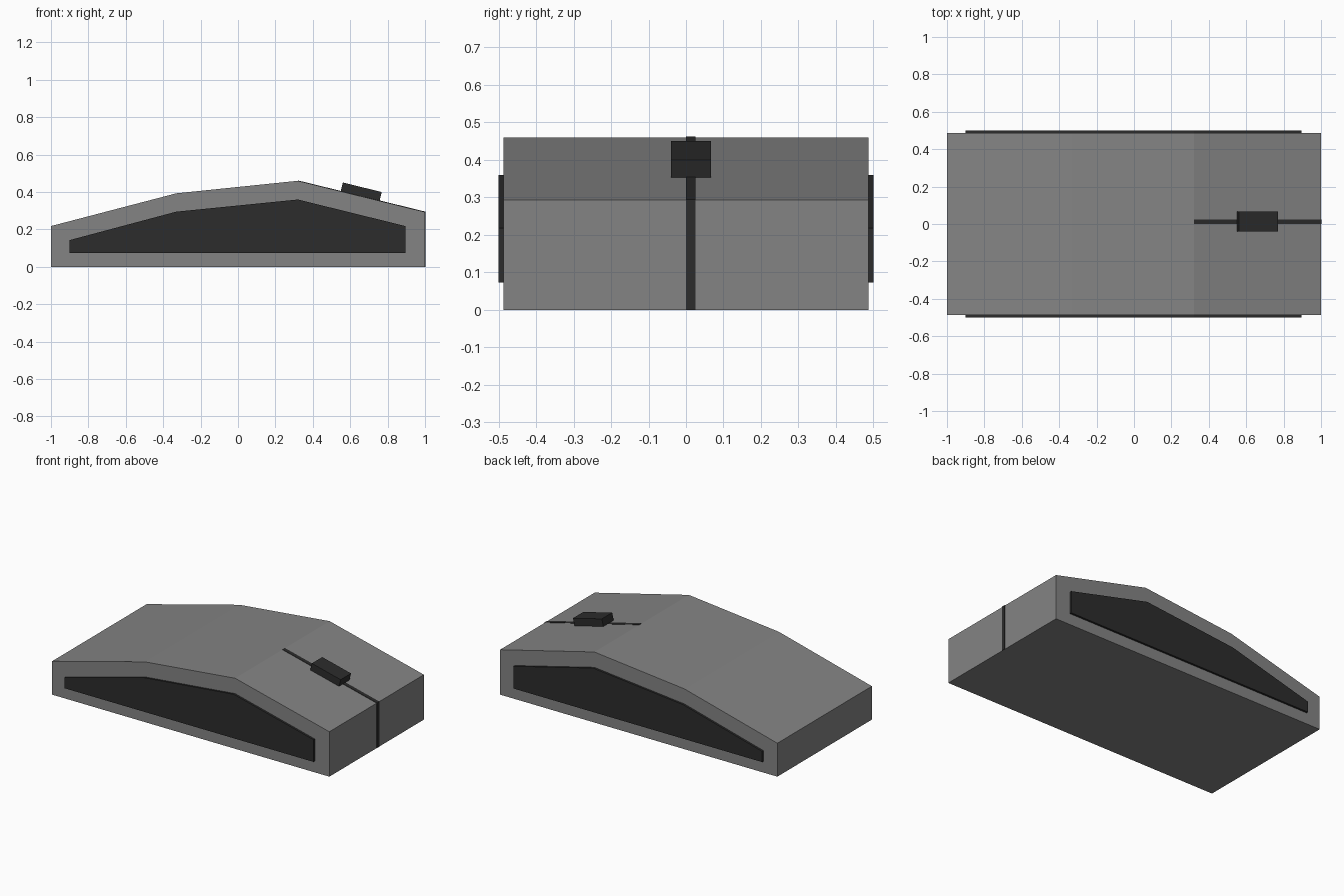
import bpy, bmesh, math

cube = bpy.data.objects.get("Cube")
if cube:
    bpy.data.objects.remove(cube, do_unlink=True)


def material(name, value):
    m = bpy.data.materials.new(name)
    m.use_nodes = True
    color = (value, value, value, 1)
    m.diffuse_color = color
    m.node_tree.nodes["Principled BSDF"].inputs["Base Color"].default_value = color
    return m


grey = material("mid grey", 0.23)
black = material("charcoal", 0.025)


def extrude_profile(name, profile, y0, y1, mat):
    """Solid from an x-z outline, running from y0 to y1."""
    bm = bmesh.new()
    face = bm.faces.new([bm.verts.new((x, y0, z)) for x, z in profile])
    side = bmesh.ops.extrude_face_region(bm, geom=[face])["geom"]
    moved = [v for v in side if isinstance(v, bmesh.types.BMVert)]
    bmesh.ops.translate(bm, verts=moved, vec=(0, y1 - y0, 0))
    bmesh.ops.recalc_face_normals(bm, faces=bm.faces)
    mesh = bpy.data.meshes.new(name)
    bm.to_mesh(mesh)
    bm.free()
    mesh.materials.append(mat)
    obj = bpy.data.objects.new(name, mesh)
    bpy.context.collection.objects.link(obj)
    return obj


# Arched shell
half = 0.487
peak, nose = (0.32, 0.46), (1, 0.293)
extrude_profile("body", [(-1, 0), (-1, 0.218), (-0.33, 0.393), peak, nose, (1, 0)],
                -half, half, grey)

# Raised grip panels on both flanks
grip = [(-0.9, 0.073), (-0.9, 0.143), (-0.33, 0.295), (0.32, 0.36),
        (0.895, 0.218), (0.895, 0.073)]
for side, name in ((-1, "front_grip"), (1, "back_grip")):
    extrude_profile(name, grip, side * half, side * 0.5, black)

# Thin dividing strip between the buttons, over the slope and down the nose
t = 0.002
extrude_profile("button_divider",
                [peak, (peak[0], peak[1] + t), (nose[0] + t, nose[1] + t),
                 (nose[0] + t, 0), (nose[0], 0), nose],
                0, 0.025, black)

# Scroll block lying on the slope
slope = math.atan2(peak[1] - nose[1], nose[0] - peak[0])
bpy.ops.mesh.primitive_cube_add(size=1, location=(0.659, 0.0135, 0.402),
                                rotation=(0, slope, 0))
wheel = bpy.context.object
wheel.name = "scroll_block"
wheel.scale = (0.214, 0.107, 0.048)
wheel.data.materials.append(black)
